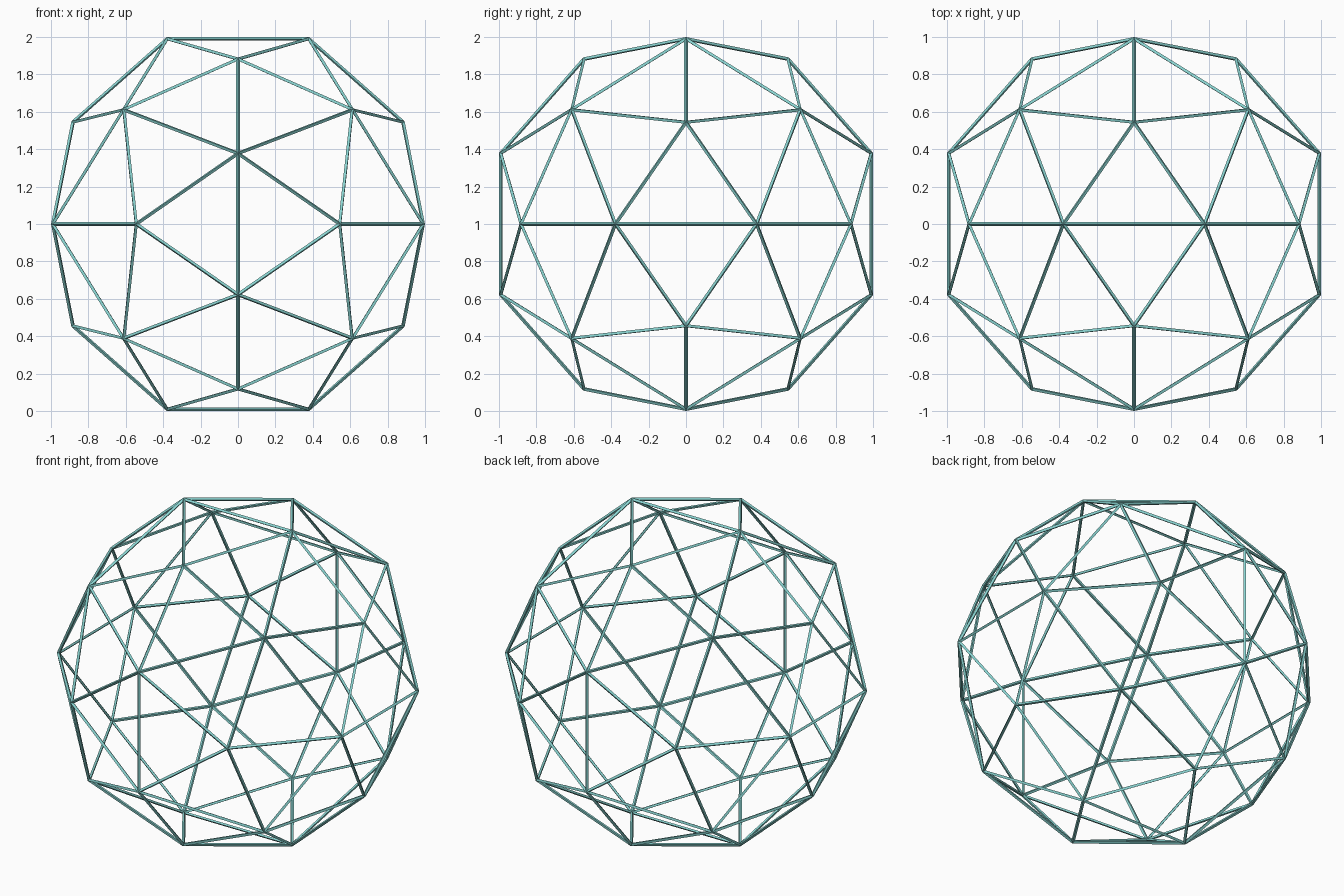
import bpy, bmesh
from itertools import product

if "Cube" in bpy.data.objects:
    bpy.data.objects.remove(bpy.data.objects["Cube"])

PHI = (1 + 5 ** 0.5) / 2
A = 0.99 / PHI      # half-size of the cube inscribed in the dodecahedron corners
B = 0.882           # long coordinate of the twelve raised face centres

# Corner points: cube corners plus two families of cyclic permutations
points = [(x * A, y * A, z * A) for x, y, z in product((-1, 1), repeat=3)]
for s, t in product((-1, 1), repeat=2):
    p = (s * A / PHI, 0, t * A * PHI)
    q = (0, s * B / PHI, t * B)
    for k in range(3):
        points.append(p[k:] + p[:k])
        points.append(q[k:] + q[:k])

# Sixty-sided shell from the hull of the points, standing on z = 0
bm = bmesh.new()
for x, y, z in points:
    bm.verts.new((x, y, z + 1))
bmesh.ops.convex_hull(bm, input=bm.verts[:])
bmesh.ops.recalc_face_normals(bm, faces=bm.faces[:])
mesh = bpy.data.meshes.new("lattice_ball")
bm.to_mesh(mesh)
bm.free()
ball = bpy.data.objects.new("lattice_ball", mesh)
bpy.context.collection.objects.link(ball)

# Thin square struts along every edge
wire = ball.modifiers.new("struts", 'WIREFRAME')
wire.thickness = 0.02
wire.offset = 0
wire.use_even_offset = True
wire.use_replace = True

# Pale teal colour
mat = bpy.data.materials.new("teal")
mat.diffuse_color = (0.25, 0.65, 0.63, 1)
mat.use_nodes = True
mat.node_tree.nodes["Principled BSDF"].inputs["Base Color"].default_value = mat.diffuse_color
mesh.materials.append(mat)
